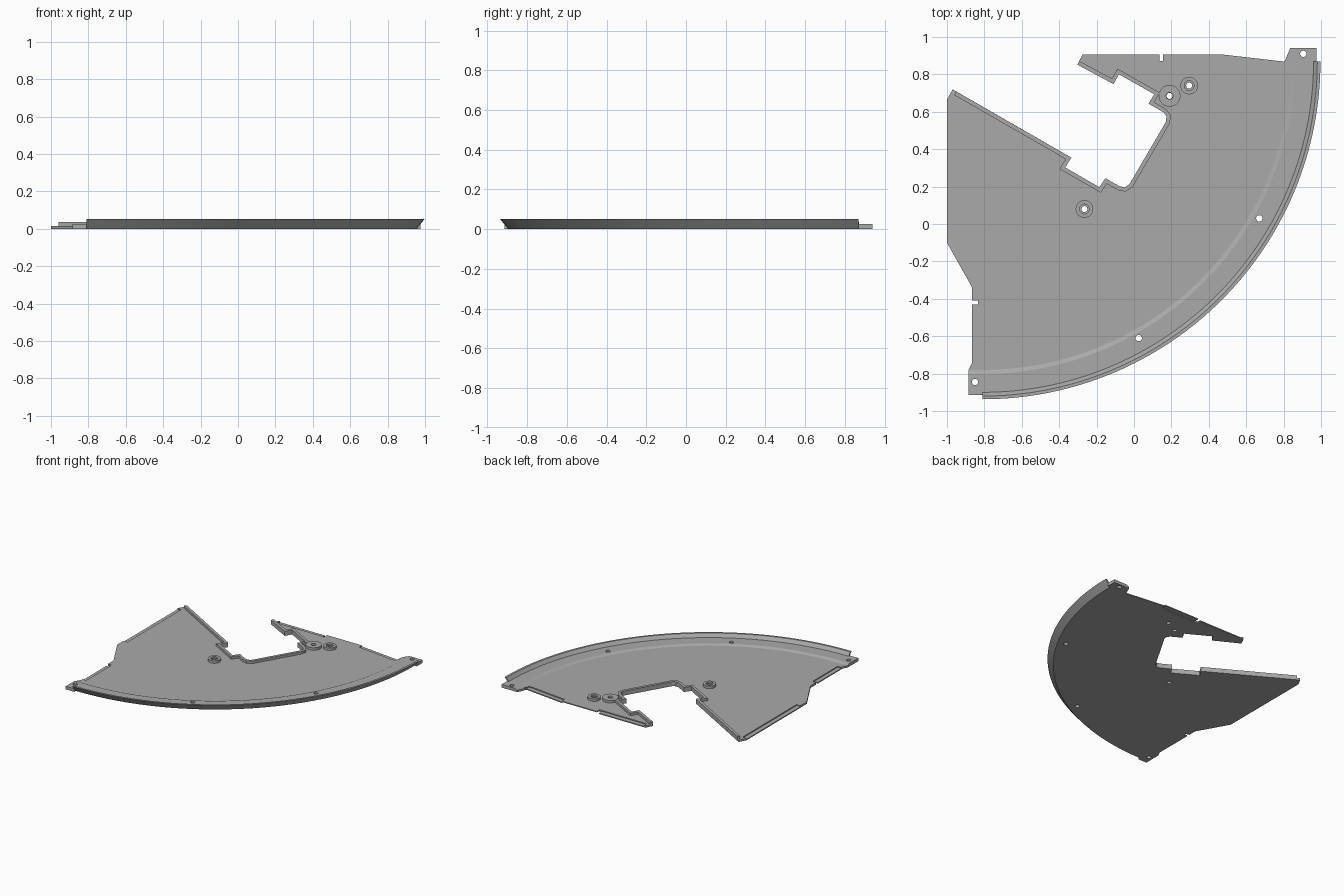
import bpy, bmesh, math
from mathutils import Vector

if "Cube" in bpy.data.objects:
    bpy.data.objects.remove(bpy.data.objects["Cube"])

CX, CY = -0.81, 0.87          # centre of the curved rim
T, SHELF, WALL = 0.016, 0.025, 0.036
gray = bpy.data.materials.new("matte gray")
gray.diffuse_color = (0.40, 0.40, 0.40, 1)
gray.use_nodes = True
gray.node_tree.nodes["Principled BSDF"].inputs["Base Color"].default_value = gray.diffuse_color


def finish(name, bm):
    bmesh.ops.recalc_face_normals(bm, faces=bm.faces)
    me = bpy.data.meshes.new(name)
    bm.to_mesh(me)
    bm.free()
    me.materials.append(gray)
    ob = bpy.data.objects.new(name, me)
    bpy.context.collection.objects.link(ob)
    return ob


def prism(name, pts, z0, z1):
    bm = bmesh.new()
    f = bm.faces.new([bm.verts.new((x, y, z0)) for x, y in pts])
    ext = bmesh.ops.extrude_face_region(bm, geom=[f])["geom"]
    bmesh.ops.translate(bm, vec=(0, 0, z1 - z0),
                        verts=[v for v in ext if isinstance(v, bmesh.types.BMVert)])
    return finish(name, bm)


def sweep(name, sections, closed=False):
    """Skin a closed cross-section through a list of 3D sections."""
    bm = bmesh.new()
    rings = [[bm.verts.new(p) for p in s] for s in sections]
    n = len(rings[0])
    for a, b in zip(rings, rings[1:] + (rings[:1] if closed else [])):
        for i in range(n):
            j = (i + 1) % n
            bm.faces.new((a[i], a[j], b[j], b[i]))
    if not closed:
        bm.faces.new(rings[0])
        bm.faces.new(rings[-1])
    return finish(name, bm)


def lathe(name, x, y, prof, n=32):
    return sweep(name, [[(x + r * math.cos(a), y + r * math.sin(a), z) for r, z in prof]
                        for a in (2 * math.pi * i / n for i in range(n))], True)


def circle(x, y, r, n=24):
    return [(x + r * math.cos(2 * math.pi * i / n), y + r * math.sin(2 * math.pi * i / n))
            for i in range(n)]


def cut(ob, cutters):
    for c in cutters:
        m = ob.modifiers.new("cut", 'BOOLEAN')
        m.operation, m.solver, m.object = 'DIFFERENCE', 'EXACT', c
    dg = bpy.context.evaluated_depsgraph_get()
    me = bpy.data.meshes.new_from_object(ob.evaluated_get(dg))
    ob.modifiers.clear()
    ob.data = me
    for c in cutters:
        bpy.data.objects.remove(c)


def drill(x, y, r=0.017):
    return prism("drill", circle(x, y, r), -0.1, 0.1)


def box(x0, x1, y0, y1, z0, z1):
    return prism("cutter", [(x0, y0), (x1, y0), (x1, y1), (x0, y1)], z0, z1)


# base plate: cutout edge, straight back edge, curved front, stepped left edge
opening = [(-0.97, 0.72), (-0.335, 0.355), (-0.368, 0.302), (-0.185, 0.197), (-0.153, 0.245),
           (-0.078, 0.202), (-0.05, 0.196), (-0.025, 0.212), (0.17, 0.545), (0.174, 0.575),
           (0.158, 0.597), (0.078, 0.643), (0.108, 0.694), (-0.08, 0.80), (-0.11, 0.748),
           (-0.303, 0.852)]
back = [(-0.275, 0.907), (0.135, 0.907), (0.135, 0.872), (0.155, 0.872), (0.155, 0.907),
        (0.465, 0.907), (0.805, 0.868), (0.835, 0.94), (0.84, 0.94)]
arc = [(CX + 1.65 * math.cos(-math.pi / 2 * i / 64), CY + 1.65 * math.sin(-math.pi / 2 * i / 64))
       for i in range(65)]
left = [(-0.885, -0.78), (-0.865, -0.74), (-0.865, -0.43), (-0.835, -0.43), (-0.835, -0.41),
        (-0.865, -0.41), (-0.865, -0.34), (-1.0, -0.10), (-1.0, 0.665)]
plate = prism("base_plate", opening + back + arc + left, 0, T)

# half-thickness joint strips on the straight edges, and screw holes
bosses = [(-0.265, 0.08, 0.047, 0.026), (0.295, 0.74, 0.047, 0.026), (0.19, 0.685, 0.058, 0.018)]
wedge = [(0.465, 0.872), (0.80, 0.833), (0.82, 0.88), (0.465, 0.95)]
cut(plate, [box(-1.1, -0.965, -0.02, 0.66, T / 2, 0.1),
            box(-0.9, -0.832, -0.73, -0.42, T / 2, 0.1),
            box(-0.262, 0.14, 0.872, 1.0, T / 2, 0.1),
            box(0.15, 0.465, 0.872, 1.0, -0.1, T / 2),
            prism("cutter", wedge, T / 2, 0.1)]
    + [drill(x, y, 0.016) for x, y, _, _ in bosses])

# curved rim: ramp, raised shelf and flared outer lip
section = [(1.65, 0), (1.765, 0), (1.807, 0.052), (1.79, 0.052), (1.77, SHELF),
           (1.672, SHELF), (1.65, T)]
rim = sweep("curved_rim", [[(CX + r * math.cos(a), CY + r * math.sin(a), z) for r, z in section]
                           for a in (-math.pi / 2 * i / 64 for i in range(65))])
cut(rim, [drill(0.67, 0.03), drill(0.025, -0.61)])

# mounting tabs that continue the shelf past both rim ends
tab = [(1.65, 0), (1.785, 0), (1.785, SHELF), (1.672, SHELF), (1.65, T)]
back_tab = sweep("back_tab", [[(CX + r, y, z) for r, z in tab] for y in (CY, 0.94)])
cut(back_tab, [drill(0.905, 0.91)])
left_tab = sweep("left_tab", [[(x, CY - r, z) for r, z in tab] for x in (CX, -0.885)])
cut(left_tab, [drill(-0.85, -0.845)])

# raised wall following the cutout, offset to the plate side
path = [Vector(p) for p in opening]
path[0] = Vector((-0.95, 0.708))
sections = []
for i, p in enumerate(path):
    d0 = (p - path[max(i - 1, 0)]).normalized()
    d1 = (path[min(i + 1, len(path) - 1)] - p).normalized()
    n0, n1 = Vector((d0.y, -d0.x)), Vector((d1.y, -d1.x))
    m = (n0 + n1).normalized()
    q = p + m * 0.022 / max(m.dot(n1 if i == 0 else n0), 0.5)
    sections.append([(p.x, p.y, T), (q.x, q.y, T), (q.x, q.y, WALL), (p.x, p.y, WALL)])
sweep("cutout_wall", sections)

# screw bosses, two of them with a recess
for i, (x, y, r, ri) in enumerate(bosses):
    ob = lathe("screw_boss_%d" % (i + 1), x, y,
               [(0.016, T), (r, T), (r, WALL), (ri, WALL), (ri, 0.024), (0.016, 0.024)])

# smooth the round surfaces, keep hard edges
for ob in bpy.context.collection.objects:
    ob.select_set(True)
bpy.context.view_layer.objects.active = plate
bpy.ops.object.shade_smooth_by_angle(angle=math.radians(20))
